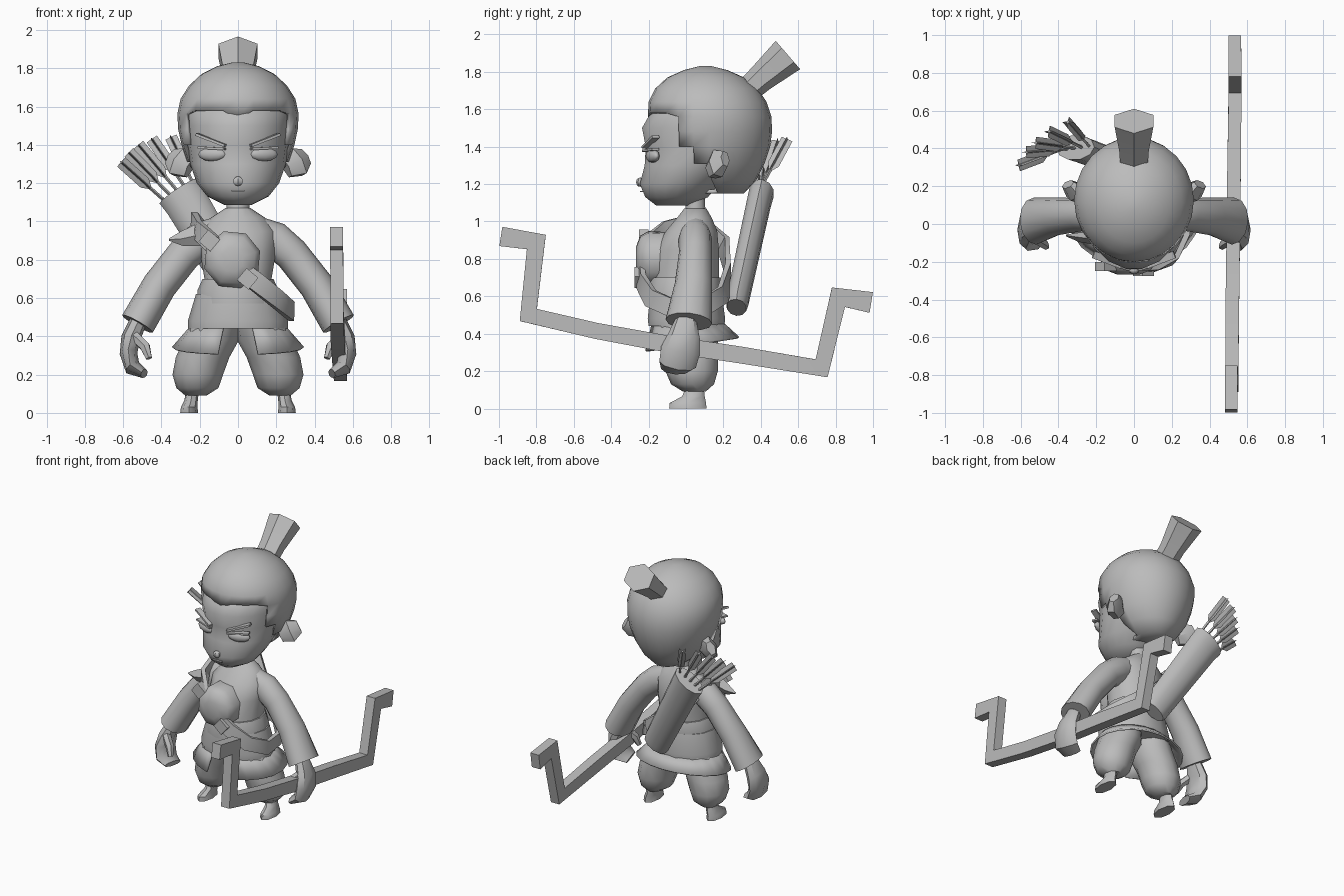
import bpy, bmesh, math
from mathutils import Vector as V

if "Cube" in bpy.data.objects:
    bpy.data.objects.remove(bpy.data.objects["Cube"])

grey = bpy.data.materials.new("plain grey")
grey.diffuse_color = (0.5, 0.5, 0.5, 1)
grey.use_nodes = True
grey.node_tree.nodes["Principled BSDF"].inputs["Base Color"].default_value = grey.diffuse_color


def finish(name, bm, angle=40):
    bmesh.ops.recalc_face_normals(bm, faces=bm.faces)
    me = bpy.data.meshes.new(name)
    bm.to_mesh(me)
    bm.free()
    me.materials.append(grey)
    me.shade_smooth()
    me.set_sharp_from_angle(angle=math.radians(angle))
    ob = bpy.data.objects.new(name, me)
    bpy.context.collection.objects.link(ob)
    return ob


def sweep_bm(pts, radii, n=10, side=(0, 1, 0), flat=False, turn=0.0, closed=False):
    """Skin elliptical rings along a path; radii are (along side, across side)."""
    bm = bmesh.new()
    pts = [V(p) for p in pts]
    m, rings = len(pts), []
    for i, p in enumerate(pts):
        d1 = (p - pts[i - 1]).normalized() if i or closed else None
        d2 = (pts[(i + 1) % m] - p).normalized() if i < m - 1 or closed else None
        d1, d2 = d1 or d2, d2 or d1
        t = V((0, 0, 1)) if flat else (d1 + d2).normalized()
        s = V(side(p, t)) if callable(side) else V(side)
        s = (s - t * s.dot(t)).normalized()
        u = t.cross(s)
        mitre = 1 if flat else 1 / max(t.dot(d1), 0.6)
        a, b = radii[i] if isinstance(radii, list) else radii
        ring = []
        for k in range(n):
            w = turn + math.tau * k / n
            ring.append(bm.verts.new(p + s * a * math.cos(w) + u * b * mitre * math.sin(w)))
        rings.append(ring)
    for i in range(m if closed else m - 1):
        r, q = rings[i], rings[(i + 1) % m]
        for k in range(n):
            bm.faces.new((r[k], r[(k + 1) % n], q[(k + 1) % n], q[k]))
    if not closed:
        bm.faces.new(rings[0])
        bm.faces.new(rings[-1])
    return bm


def sweep(name, pts, radii, angle=40, **kw):
    return finish(name, sweep_bm(pts, radii, **kw), angle)


def stack_bm(rows, n=14, cx=0):
    """Horizontal rings from rows of (z, half width, front y, back y)."""
    pts = [(cx, (f + b) / 2, z) for z, w, f, b in rows]
    rad = [(w, (b - f) / 2) for z, w, f, b in rows]
    return sweep_bm(pts, rad, n=n, side=(1, 0, 0), flat=True)


def ball(name, loc, scale, rot=0.0, tilt=0.0, seg=10, angle=40):
    bm = bmesh.new()
    bmesh.ops.create_uvsphere(bm, u_segments=seg, v_segments=6, radius=1)
    ob = finish(name, bm, angle)
    ob.location, ob.scale, ob.rotation_euler = loc, scale, (0, tilt, rot)
    return ob


def box(name, loc, size, rot=(0, 0, 0)):
    bm = bmesh.new()
    bmesh.ops.create_cube(bm, size=1)
    ob = finish(name, bm)
    ob.location, ob.scale, ob.rotation_euler = loc, size, rot
    return ob


# Head with a jutting brow, nose line and chin
finish("face", stack_bm([
    (1.085, .07, -.16, .02), (1.13, .16, -.22, .12), (1.2, .215, -.25, .18),
    (1.3, .25, -.225, .30), (1.4, .265, -.22, .38), (1.5, .27, -.24, .40),
    (1.57, .275, -.2, .40), (1.62, .26, -.15, .39)], n=18), 50)

# Hair cap: the front is cut away around the face, with a widow's peak
bm = stack_bm([
    (1.15, .11, .03, .31), (1.22, .2, -.1, .375), (1.31, .265, -.18, .42),
    (1.4, .295, -.2, .45), (1.48, .312, -.205, .46), (1.56, .317, -.205, .457),
    (1.64, .3, -.2, .43), (1.71, .255, -.165, .385), (1.77, .19, -.1, .31),
    (1.81, .11, -.01, .22), (1.83, .03, .07, .14)], n=24)
cut = []
for f in bm.faces:
    c = f.calc_center_median()
    if (c.z < 1.56 and c.y < -.02) or (c.z < 1.4 and c.y < .08) or (c.z < 1.3 and c.y < .14):
        cut.append(f)
bmesh.ops.delete(bm, geom=cut, context='FACES')
for v in bm.verts:
    if abs(v.co.z - 1.56) < .01 and v.co.y < -.1:
        v.co.z += .02 - .045 * max(0, 1 - abs(v.co.x) / .08)
hair = finish("hair", bm, 50)
thick = hair.modifiers.new("thickness", 'SOLIDIFY')
thick.thickness = .02

# Flared topknot
sweep("topknot", [(0, .3, 1.675), (0, .4, 1.765), (0, .545, 1.89)],
      [(.085, .065), (.088, .075), (.118, .1)], n=6, side=(1, 0, 0), turn=math.pi / 6)

# Nose and mouth
ball("nose", (0, -.245, 1.21), (.03, .022, .025), seg=6)
box("mouth", (0, -.236, 1.16), (.07, .02, .007))

# Torso and neck
finish("torso", stack_bm([
    (.45, .2, -.18, .17), (.62, .195, -.19, .175), (.7, .175, -.18, .18),
    (.85, .2, -.17, .18), (.95, .2, -.11, .17), (1.02, .14, -.05, .14),
    (1.07, .065, -.01, .11)], n=14))
finish("neck", stack_bm([(1.0, .065, -.01, .11), (1.18, .055, -.0, .1)], n=10))

# Layered waist bands
finish("sash", stack_bm([(.57, .215, -.205, .19), (.64, .212, -.205, .2),
                         (.7, .185, -.19, .19)], n=14))
finish("belt", stack_bm([(.44, .262, -.205, .21), (.48, .262, -.21, .215),
                         (.62, .22, -.195, .195)], n=14))

# Skirt of flared flaps, open at the front
bm = stack_bm([(.47, .235, -.19, .19), (.34, .345, -.23, .285)], n=20)
bmesh.ops.delete(bm, geom=[f for f in bm.faces if len(f.verts) > 4 or
                           (f.calc_center_median().y < -.1 and abs(f.calc_center_median().x) < .12)],
                 context='FACES')
for v in bm.verts:
    if v.co.z < .4:
        v.co.z += .15 * v.co.y
skirt = finish("skirt", bm, 25)
thick = skirt.modifiers.new("thickness", 'SOLIDIFY')
thick.thickness = .012

# Chest plate
sweep("chest_plate", [(-.03, -.1, .8), (-.03, -.2, .8), (-.03, -.245, .8), (-.03, -.268, .8)],
      [(.15, .15), (.152, .155), (.125, .13), (.06, .065)], n=8, side=(1, 0, 0), turn=.3, angle=50)

# Strap looping over the right shoulder and round the left hip
loop = [(-.23, .06, 1.0), (-.21, -.1, .955), (-.13, -.2, .88), (-.02, -.235, .77),
        (.1, -.24, .68), (.21, -.19, .59), (.28, -.06, .53), (.27, .09, .54),
        (.17, .2, .61), (0, .225, .74), (-.14, .2, .88)]
sweep("strap", loop, (.07, .02), n=4, turn=math.pi / 4, closed=True,
      side=lambda p, t: t.cross(V((p.x, p.y, 0)).normalized()))
box("upper_buckle", (-.15, -.225, .9), (.08, .05, .08), (0, math.radians(40), 0))
box("lower_buckle", (.05, -.255, .7), (.08, .04, .08), (0, math.radians(40), 0))
sweep("shoulder_flap", [(-.2, -.08, .93), (-.29, -.07, .91), (-.36, -.06, .905)],
      [(.03, .06), (.025, .04), (.005, .006)], n=4)

# Mirrored parts
for s, tag in ((1, "left"), (-1, "right")):
    def mx(pts):
        return [(s * x, y, z) for x, y, z in pts]

    # Ear, eye and brow
    sweep(tag + "_ear", mx([(.25, .14, 1.28), (.31, .17, 1.31), (.35, .21, 1.335)]),
          [(.04, .06), (.055, .085), (.03, .05)], n=6)
    ball(tag + "_eye", (s * .135, -.178, 1.35), (.078, .03, .036), rot=s * .33)
    box(tag + "_eyelid", (s * .135, -.19, 1.382), (.15, .04, .012), (0, s * -.05, s * .36))
    box(tag + "_brow", (s * .14, -.19, 1.425), (.17, .04, .014), (0, s * -.35, s * .36))

    # Arm
    sweep(tag + "_sleeve", mx([(.09, .05, .95), (.19, .05, .905), (.28, .05, .83),
                               (.41, .04, .665), (.525, .015, .465)]),
          [(.07, .08), (.09, .095), (.088, .09), (.1, .09), (.125, .092)], n=12)
    sweep(tag + "_hand", mx([(.52, .0, .48), (.56, -.01, .39), (.572, -.03, .31),
                             (.55, -.045, .235), (.49, -.06, .205)]),
          [(.055, .045), (.085, .05), (.105, .045), (.1, .04), (.075, .025)], n=8)
    sweep(tag + "_thumb", mx([(.54, -.06, .4), (.485, -.1, .345), (.465, -.12, .285)]),
          [(.03, .03), (.028, .028), (.018, .018)], n=6)

    # Balloon trouser leg and foot
    sweep(tag + "_trouser", mx([(.115, .0, .48), (.14, .015, .38), (.185, .025, .29),
                                (.21, .03, .2), (.212, .035, .13), (.22, .045, .09)]),
          [(.13, .16), (.145, .155), (.14, .145), (.132, .14), (.11, .115), (.055, .06)],
          n=12, side=(1, 0, 0), flat=True)
    sweep(tag + "_foot", mx([(.255, .01, 0), (.255, .01, .03), (.245, .04, .065),
                             (.235, .05, .14)]),
          [(.047, .1), (.043, .097), (.035, .06), (.034, .042)], n=8, side=(1, 0, 0), flat=True)

# Bow held level in the left hand
bow = [(.515, -.99, .92), (.515, -.8, .89), (.518, -.843, .5), (.52, -.48, .415),
       (.525, -.1, .345), (.53, .3, .285), (.535, .725, .215), (.535, .815, .595),
       (.533, .99, .567)]
r = math.sqrt(2)
sizes = [(.034, .052), (.034, .046), (.034, .042), (.036, .043), (.036, .045),
         (.036, .045), (.034, .042), (.034, .046), (.034, .056)]
sweep("bow", bow, [(a * r, b * r) for a, b in sizes], n=4, side=(1, 0, 0), turn=math.pi / 4)

# Quiver slung on the back
wide = V((.87, 0, .49))
sweep("quiver", [(.06, .27, .54), (.04, .275, .575), (-.27, .39, 1.1), (-.31, .405, 1.16)],
      [(.09, .055), (.1, .062), (.115, .066), (.12, .068)], n=10, side=wide)

# Arrows fanning out, each with crossed feathers
tips = [(-.61, .31, 1.31), (-.57, .38, 1.36), (-.52, .43, 1.4), (-.45, .49, 1.43), (-.35, .54, 1.44)]
for i, tip in enumerate(tips):
    tip = V(tip)
    foot = V((-.3, .4, 1.14)) + wide * (i - 2) * .042
    sweep("arrow_shaft", [foot, tip], (.009, .009), n=4)
    mid = foot.lerp(tip, .35)
    for j, flat_size in enumerate(((.032, .004), (.004, .032))):
        sweep("arrow_feather", [mid, mid.lerp(tip, .2), tip],
              [(.006, .006), flat_size, flat_size], n=4)
